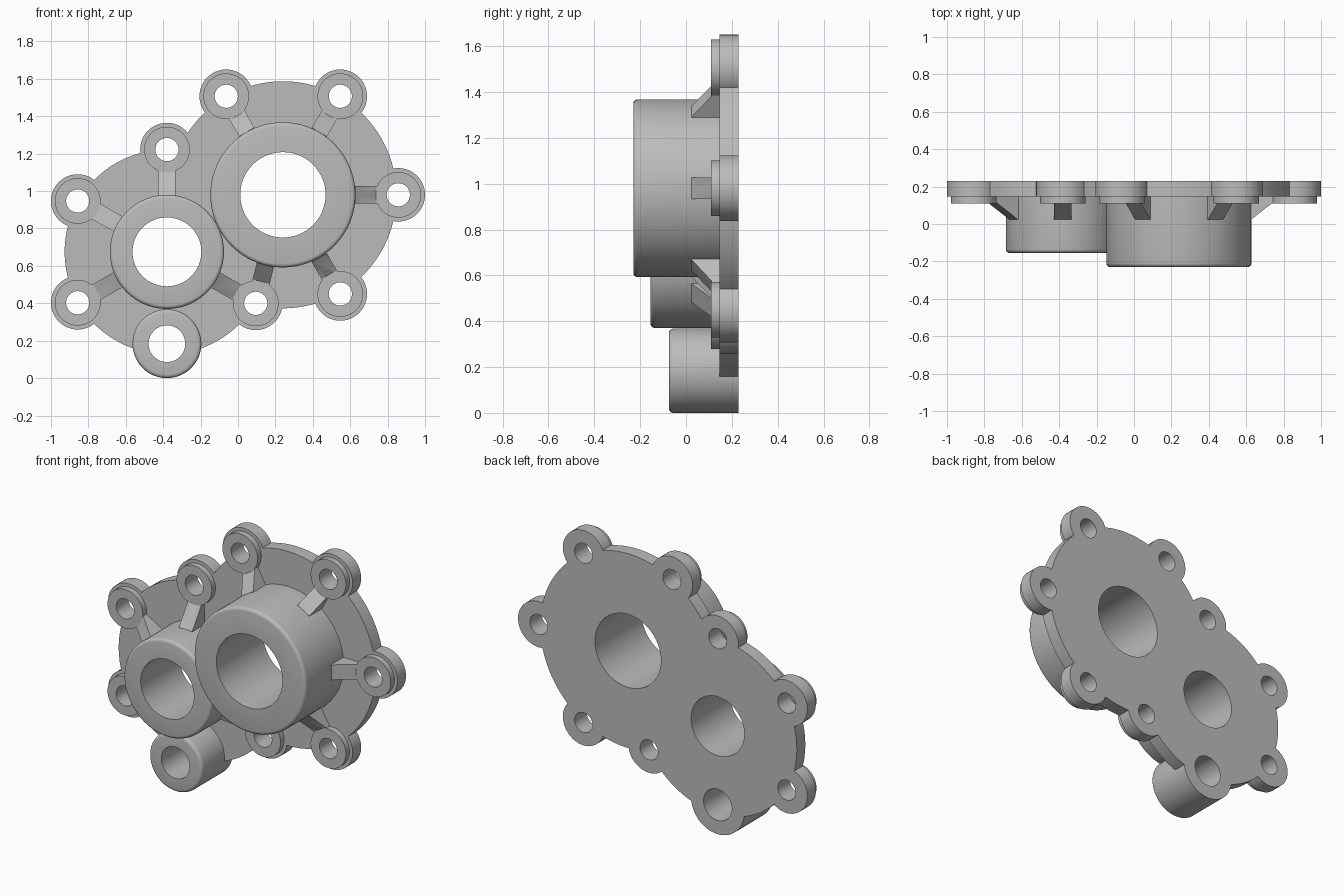
import bpy, bmesh, math

if "Cube" in bpy.data.objects:
    bpy.data.objects.remove(bpy.data.objects["Cube"])

BACK, FACE, STEP, RIB_TOP, INNER = 0.23, 0.146, 0.11, 0.025, 0.19

grey = bpy.data.materials.new("plain grey")
grey.diffuse_color = (0.5, 0.5, 0.5, 1)
grey.use_nodes = True
grey.node_tree.nodes["Principled BSDF"].inputs["Base Color"].default_value = grey.diffuse_color


def new_object(name, bm):
    bmesh.ops.recalc_face_normals(bm, faces=bm.faces[:])
    mesh = bpy.data.meshes.new(name)
    bm.to_mesh(mesh)
    bm.free()
    mesh.materials.append(grey)
    ob = bpy.data.objects.new(name, mesh)
    bpy.context.collection.objects.link(ob)
    return ob


def turned(name, centre, profile, segs):
    """Closed solid turned about the y axis from (radius, y) pairs."""
    bm = bmesh.new()
    rings = []
    for r, y in profile:
        rings.append([bm.verts.new((centre[0] + r * math.cos(2 * math.pi * i / segs), y,
                                    centre[1] + r * math.sin(2 * math.pi * i / segs)))
                      for i in range(segs)])
    for a, b in zip(rings, rings[1:]):
        for i in range(segs):
            j = (i + 1) % segs
            bm.faces.new((a[i], a[j], b[j], b[i]))
    bm.faces.new(rings[0])
    bm.faces.new(rings[-1])
    return new_object(name, bm)


def disc(name, centre, r, y0, y1, segs=48):
    return turned(name, centre, [(r, y0), (r, y1)], segs)


def boss(name, centre, r, front, back, segs, rnd=0.02):
    """Cylinder with a rounded front rim."""
    prof = [(r - rnd + rnd * math.sin(a), front + rnd - rnd * math.cos(a))
            for a in [math.pi / 2 * k / 4 for k in range(5)]]
    return turned(name, centre, prof + [(r, back)], segs)


def rib(name, start, boss_r, end, half=0.047):
    """Sloped web running from a boss to a bolt lug."""
    dx, dz = end[0] - start[0], end[1] - start[1]
    length = math.hypot(dx, dz)
    dx, dz = dx / length, dz / length
    outline = [(boss_r - 0.06, INNER), (boss_r - 0.06, RIB_TOP), (boss_r, RIB_TOP),
               (length - 0.12, STEP), (length - 0.09, STEP + 0.006), (length - 0.09, INNER)]
    bm = bmesh.new()
    sides = [[bm.verts.new((start[0] + dx * d - dz * s, y, start[1] + dz * d + dx * s))
              for d, y in outline] for s in (-half, half)]
    for side in sides:
        bm.faces.new(side)
    for i in range(len(outline)):
        j = (i + 1) % len(outline)
        bm.faces.new((sides[0][i], sides[0][j], sides[1][j], sides[1][i]))
    return new_object(name, bm)


def combine(body, tool, operation):
    mod = body.modifiers.new("join", 'BOOLEAN')
    mod.operation = operation
    mod.solver = 'EXACT'
    mod.object = tool
    bpy.context.view_layer.objects.active = body
    bpy.ops.object.modifier_apply(modifier=mod.name)
    bpy.data.objects.remove(tool, do_unlink=True)


# Main centres and bolt positions (x, z)
BIG, SMALL, PORT = (0.24, 0.98), (-0.38, 0.675), (-0.38, 0.184)
BIG_R, SMALL_R, PORT_R = 0.388, 0.305, 0.184
shared = (0.095, 0.40)
big_lugs = [(-0.063, 1.507), (0.547, 1.507), (0.857, 0.98), (0.547, 0.45), shared]
small_lugs = [(-0.38, 1.222), (-0.857, 0.947), (-0.857, 0.403), shared]
lugs = big_lugs + small_lugs[:-1]

# Back plate: two overlapping discs and the lug ears
body = disc("pump_cover_housing", BIG, 0.607, FACE, BACK, 128)
adds = [disc("small_plate", SMALL, 0.547, FACE, BACK, 128)]
adds += [disc("lug_ear", p, 0.143, FACE, BACK) for p in lugs]

# Bosses
adds.append(boss("big_boss", BIG, BIG_R, -0.23, INNER, 96))
adds.append(boss("small_boss", SMALL, SMALL_R, -0.155, INNER, 96))
adds.append(boss("port_boss", PORT, PORT_R, -0.075, BACK, 64))

# Raised lug seats and ribs
adds += [disc("lug_seat", p, 0.122, STEP, INNER) for p in lugs]
adds += [rib("rib", BIG, BIG_R, p) for p in big_lugs]
adds += [rib("rib", SMALL, SMALL_R, p) for p in small_lugs]
for part in adds:
    combine(body, part, 'UNION')

# Through bores
bores = [(BIG, 0.228, 96), (SMALL, 0.184, 96), (PORT, 0.098, 64)]
bores += [(p, 0.062, 40) for p in lugs]
for centre, r, segs in bores:
    combine(body, disc("bore", centre, r, -0.5, 0.5, segs), 'DIFFERENCE')

# Smooth round walls, sharp rims
bpy.ops.object.select_all(action='DESELECT')
body.select_set(True)
bpy.context.view_layer.objects.active = body
bpy.ops.object.shade_smooth_by_angle(angle=math.radians(28))
